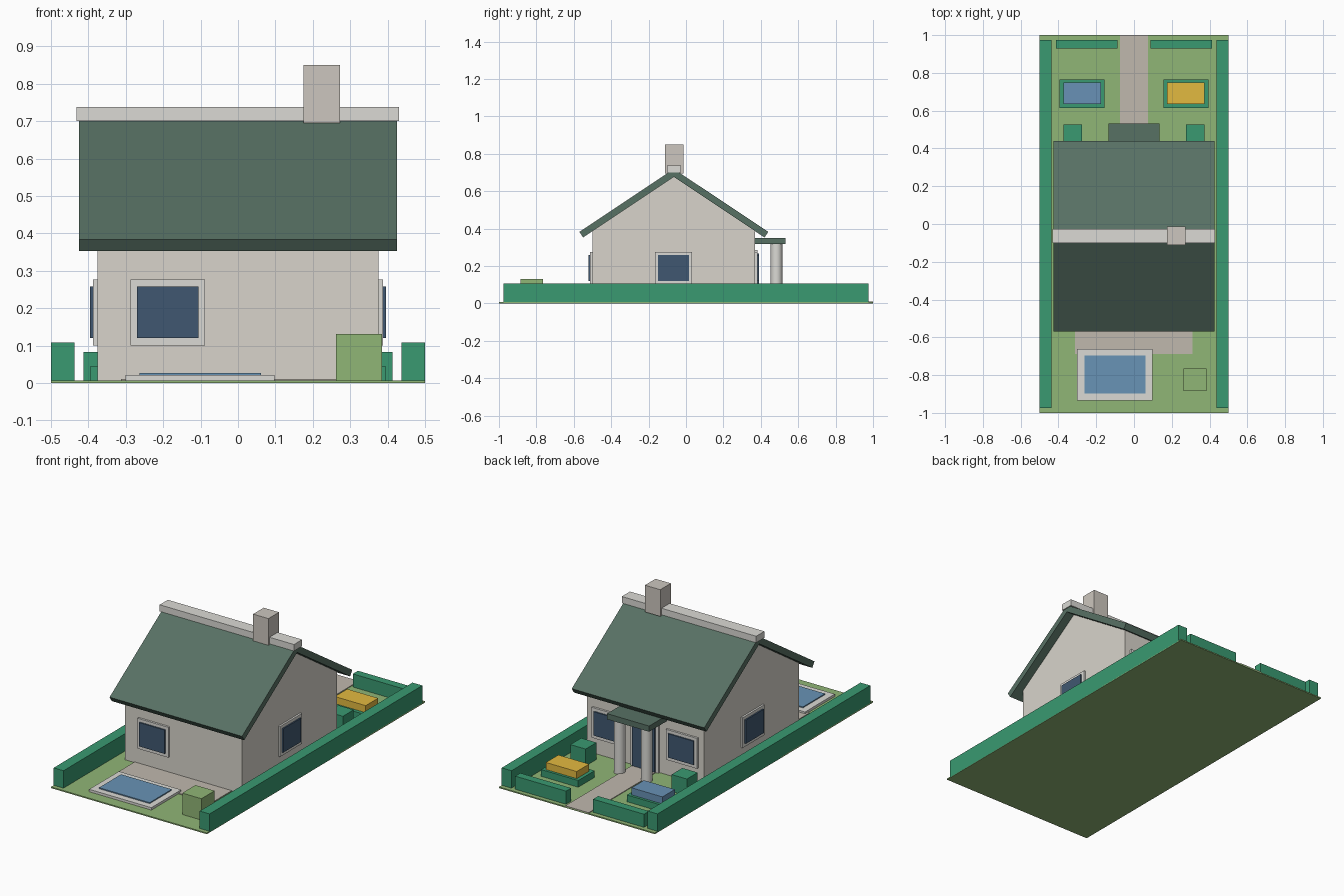
import bpy, bmesh
from math import pi

if "Cube" in bpy.data.objects:
    bpy.data.objects.remove(bpy.data.objects["Cube"])


def mat(name, r, g, b):
    m = bpy.data.materials.new(name)
    lin = [(c / 255) ** 2.2 for c in (r, g, b)]
    m.diffuse_color = (*lin, 1)
    m.use_nodes = True
    m.node_tree.nodes["Principled BSDF"].inputs["Base Color"].default_value = m.diffuse_color
    return m


GRASS = mat("grass", 143, 180, 117)
HEDGE = mat("hedge", 60, 152, 112)
WALL = mat("wall", 215, 211, 202)
ROOF = mat("roof", 88, 112, 100)
TRIM = mat("trim", 218, 217, 212)
STONE = mat("stone", 203, 197, 189)
PAVING = mat("paving", 190, 183, 172)
GLASS = mat("glass", 66, 88, 112)
WATER = mat("water", 104, 146, 180)
YELLOW = mat("yellow_flowers", 226, 184, 66)
BLUE = mat("blue_flowers", 104, 144, 180)


def add(name, bm, material):
    bmesh.ops.recalc_face_normals(bm, faces=bm.faces)
    me = bpy.data.meshes.new(name)
    bm.to_mesh(me)
    bm.free()
    me.materials.append(material)
    ob = bpy.data.objects.new(name, me)
    bpy.context.collection.objects.link(ob)
    return ob


def box(name, material, x, y, z):
    bm = bmesh.new()
    bmesh.ops.create_cube(bm, size=1)
    for v in bm.verts:
        v.co = [r[0] if c < 0 else r[1] for c, r in zip(v.co, (x, y, z))]
    return add(name, bm, material)


def prism(name, material, profile, half):
    # Extrude a (y, z) profile along x
    bm = bmesh.new()
    f = bm.faces.new([bm.verts.new((-half, y, z)) for y, z in profile])
    ext = bmesh.ops.extrude_face_region(bm, geom=[f])["geom"]
    bmesh.ops.translate(bm, vec=(2 * half, 0, 0),
                        verts=[g for g in ext if isinstance(g, bmesh.types.BMVert)])
    return add(name, bm, material)


def opening(name, axis, wall, side, c, hw, z0, z1, border=0.018, sill=0.02):
    # Frame plate with a raised pane, on a wall facing along axis
    for part, m, w, zr, d in (("frame", TRIM, hw, (z0, z1), 0.012),
                              ("pane", GLASS, hw - border, (z0 + sill, z1 - 0.018), 0.02)):
        out = sorted((wall - side * 0.01, wall + side * d))
        along = (c - w, c + w)
        x, y = (out, along) if axis == "x" else (along, out)
        box(f"{name}_{part}", m, x, y, zr)


# Plot and paving
G = 0.007
box("lawn", GRASS, (-0.5, 0.5), (-1, 1), (0, G))
box("entrance_path", PAVING, (-0.075, 0.075), (0.36, 1), (0.003, 0.011))
box("patio", PAVING, (-0.313, 0.31), (-0.687, -0.49), (0.003, 0.011))

# House body with gables
RIDGE = -0.065
prism("house_walls", WALL, [(-0.5, 0.003), (0.37, 0.003), (0.37, 0.387),
                            (RIDGE, 0.68), (-0.5, 0.387)], 0.376)

# Roof slabs, mirrored about the ridge
for name, s in (("roof_front", -1), ("roof_back", 1)):
    prism(name, ROOF, [(RIDGE, 0.719), (RIDGE + s * 0.505, 0.383),
                       (RIDGE + s * 0.485, 0.353), (RIDGE, 0.677)], 0.425)
box("ridge_cap", TRIM, (-0.432, 0.43), (-0.101, -0.026), (0.7, 0.738))
box("chimney", STONE, (0.175, 0.273), (-0.111, -0.014), (0.695, 0.85))

# Windows and door
opening("front_window", "y", -0.5, -1, -0.188, 0.1, 0.1, 0.276)
for name, s in (("left", -1), ("right", 1)):
    opening(f"{name}_side_window", "x", s * 0.375, s, -0.067, 0.1, 0.1, 0.276)
    opening(f"{name}_back_window", "y", 0.37, 1, s * 0.238, 0.1, 0.1, 0.276)
opening("door", "y", 0.37, 1, 0, 0.09, 0.005, 0.285, sill=0.004)

# Porch
box("porch_roof", ROOF, (-0.136, 0.134), (0.365, 0.532), (0.318, 0.351))
for s in (-1, 1):
    bpy.ops.mesh.primitive_cylinder_add(vertices=24, radius=0.031, depth=0.315,
                                        location=(s * 0.087, 0.484, 0.1625))
    ob = bpy.context.object
    ob.name = "porch_column"
    ob.data.materials.append(TRIM)
    bpy.ops.object.shade_smooth_by_angle(angle=pi / 6)

# Hedges, bushes and flower beds on both sides
for s, flower in ((-1, BLUE), (1, YELLOW)):
    def sx(a, b):
        return sorted((s * a, s * b))
    box("side_hedge", HEDGE, sx(0.437, 0.5), (-0.975, 0.975), (0.003, 0.108))
    box("end_hedge", HEDGE, sx(0.087, 0.413), (0.928, 0.975), (0.003, 0.083))
    box("bush", HEDGE, sx(0.276, 0.374), (0.427, 0.526), (0.003, 0.105))
    o = 0.003 * s
    cx = s * 0.275
    box("bed_edge", HEDGE, (cx - 0.119, cx + 0.119), (0.615, 0.765), (0.003, 0.046))
    box("bed_flowers", flower, (cx - 0.099, cx + 0.099), (0.636, 0.75), (0.04, 0.087))

# Pool and garden block
box("pool_edge", TRIM, (-0.301, 0.098), (-0.934, -0.661), (0.003, 0.021))
box("pool_water", WATER, (-0.263, 0.062), (-0.898, -0.696), (0.01, 0.027))
box("garden_block", GRASS, (0.262, 0.385), (-0.885, -0.764), (0.003, 0.131))
